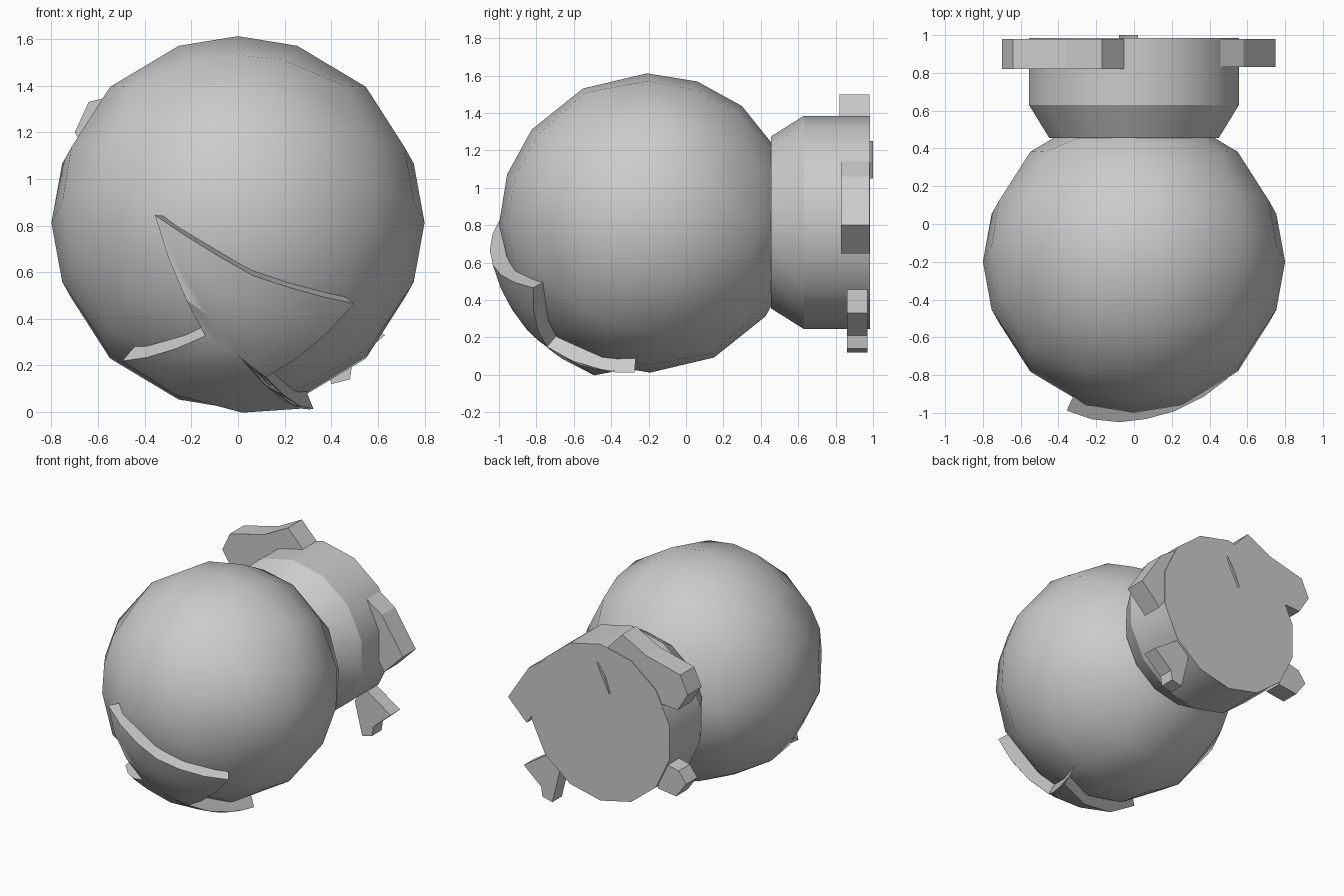
import bpy, bmesh, math
from mathutils import Vector, Matrix

if "Cube" in bpy.data.objects:
    bpy.data.objects.remove(bpy.data.objects["Cube"])

grey = bpy.data.materials.new("plain_grey")
grey.use_nodes = True
grey.diffuse_color = (0.6, 0.6, 0.6, 1)
grey.node_tree.nodes["Principled BSDF"].inputs["Base Color"].default_value = (0.6, 0.6, 0.6, 1)

CENTRE = Vector((0, -0.2, 0.812))


def finish(name, bm, smooth=0):
    bmesh.ops.recalc_face_normals(bm, faces=bm.faces[:])
    mesh = bpy.data.meshes.new(name)
    bm.to_mesh(mesh)
    bm.free()
    mesh.materials.append(grey)
    obj = bpy.data.objects.new(name, mesh)
    bpy.context.collection.objects.link(obj)
    if smooth:
        bpy.ops.object.select_all(action='DESELECT')
        obj.select_set(True)
        bpy.context.view_layer.objects.active = obj
        bpy.ops.object.shade_smooth_by_angle(angle=math.radians(smooth))
    return obj


# Round body: a cube of even quads pushed out to a ball and tipped back
bm = bmesh.new()
bmesh.ops.create_cube(bm, size=2)
bmesh.ops.subdivide_edges(bm, edges=bm.edges[:], cuts=3, use_grid_fill=True)
for v in bm.verts:
    v.co = Vector([c * 0.712 if abs(c) < 0.9 else c for c in v.co]).normalized() * 0.8
bm.transform(Matrix.Translation(CENTRE) @ Matrix.Rotation(math.radians(-19), 4, 'X'))
finish("round_body", bm, 35)

# Neck and drum: a lathed profile of (radius, y) with a flat back
SIDES = 14
bm = bmesh.new()
rings = []
for radius, y in ((0.46, 0.455), (0.57, 0.63), (0.57, 0.985)):
    ring = []
    for i in range(SIDES):
        a = math.tau * i / SIDES
        ring.append(bm.verts.new((radius * math.sin(a), y, 0.815 + radius * math.cos(a))))
    rings.append(ring)
for low, high in zip(rings, rings[1:]):
    for i in range(SIDES):
        j = (i + 1) % SIDES
        bm.faces.new((low[i], low[j], high[j], high[i]))
bm.faces.new(rings[0])
bm.faces.new(rings[-1])
finish("neck_drum", bm, 30)

# Pointed patch wrapped over the lower front of the body
outline = [(-.33, -.73, .03), (.06, -.77, -.21), (.46, -.57, -.32), (.11, -.5, -.61),
           (.3, -.07, -.74), (.25, -.18, -.73), (-.46, -.36, -.55), (-.13, -.65, -.45)]
bm = bmesh.new()
hub = bm.verts.new(Vector((0, -.6, -.52)).normalized())
rim = [bm.verts.new(Vector(p).normalized()) for p in outline]
for i, v in enumerate(rim):
    bm.faces.new((hub, v, rim[(i + 1) % len(rim)]))
bmesh.ops.subdivide_edges(bm, edges=bm.edges[:], cuts=2, use_grid_fill=True)
shell = bmesh.ops.extrude_face_region(bm, geom=bm.faces[:], use_keep_orig=True)
outer = {g for g in shell["geom"] if isinstance(g, bmesh.types.BMVert)}
for v in bm.verts:
    v.co = CENTRE + v.co.normalized() * (0.865 if v in outer else 0.77)
finish("front_patch", bm, 30)


# Jagged plates around the drum: an (x, z) outline run from y0 to y1
def plate(name, points, y0, y1):
    bm = bmesh.new()
    face = bm.faces.new([bm.verts.new((x, y0, z)) for x, z in points])
    new = bmesh.ops.extrude_face_region(bm, geom=[face], use_keep_orig=True)["geom"]
    for v in new:
        if isinstance(v, bmesh.types.BMVert):
            v.co.y = y1
    finish(name, bm)


plate("upper_right_shard", [(-.04, 1.36), (-.17, 1.5), (-.36, 1.4), (-.64, 1.33),
                            (-.7, 1.2), (-.62, 1.07), (-.45, 1.08), (-.2, 1.25)], 0.82, 0.98)
plate("left_shard", [(.42, 1.17), (.58, 1.06), (.75, .8), (.6, .65), (.5, .8), (.4, 1.05)],
      0.83, 0.98)
plate("lower_left_shard", [(.42, .47), (.63, .33), (.49, .21), (.48, .14), (.4, .12),
                           (.34, .36)], 0.86, 0.97)
plate("lower_right_shard", [(-.5, .65), (-.62, .62), (-.68, .54), (-.6, .43), (-.45, .45)],
      0.84, 0.97)
plate("back_sliver", [(.02, 1.25), (-.03, 1.14), (-.08, 1.05), (-.04, 1.16)], 0.9, 1.0)
